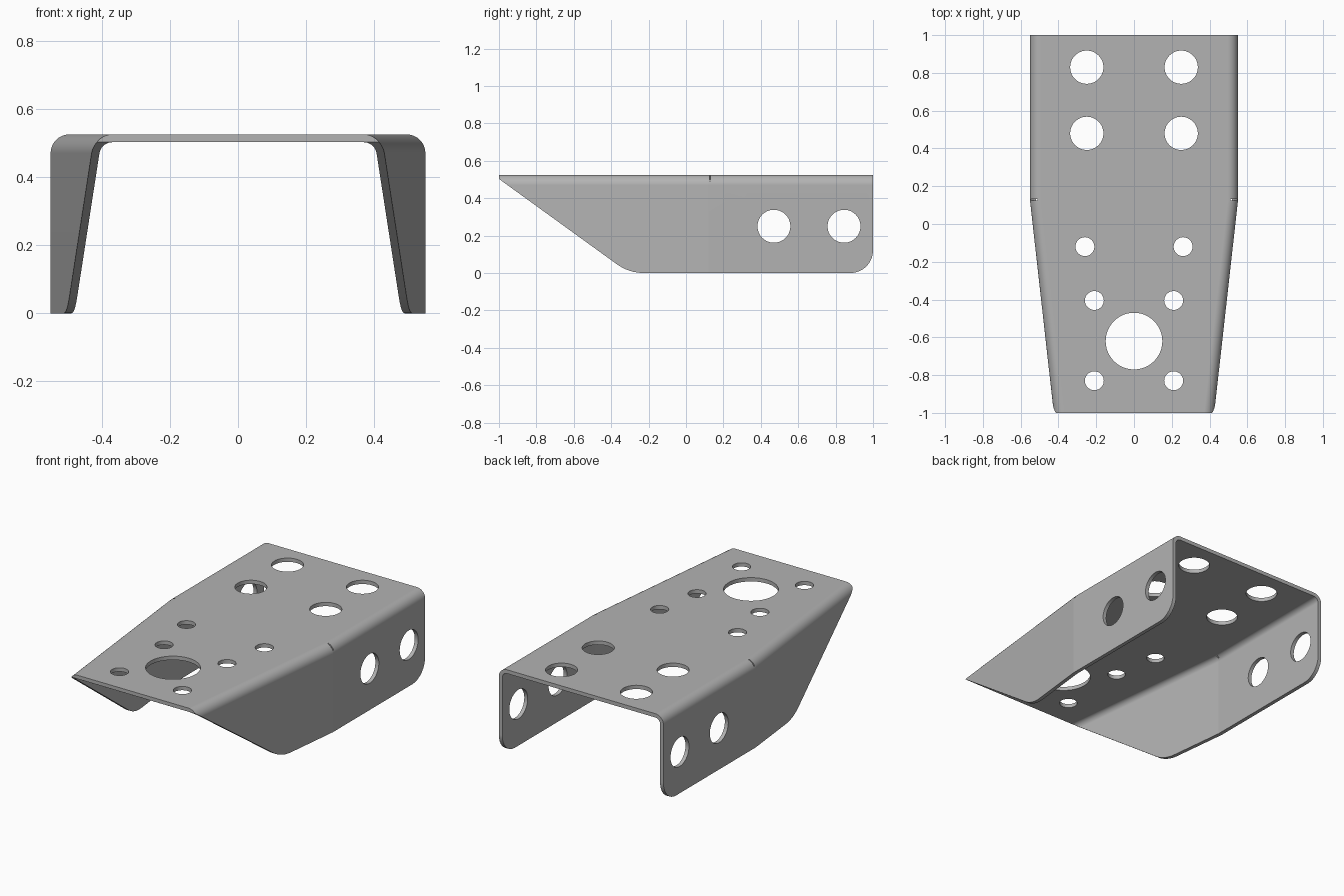
import bpy, bmesh
from math import sin, cos, pi
from mathutils import Matrix, Vector

old = bpy.data.objects.get("Cube")
if old:
    bpy.data.objects.remove(old, do_unlink=True)

TOP, THICK, BEND = 0.525, 0.023, 0.055   # top height, sheet thickness, outer bend radius
CREASE, WIDE, TAPER = 0.12, 0.55, 0.112  # taper start, half width, taper slope

steel = bpy.data.materials.new("grey_steel")
steel.use_nodes = True
grey = (0.45, 0.45, 0.45, 1)
steel.diffuse_color = grey
steel.node_tree.nodes["Principled BSDF"].inputs["Base Color"].default_value = grey


def make_object(name, bm):
    bmesh.ops.recalc_face_normals(bm, faces=bm.faces)
    mesh = bpy.data.meshes.new(name)
    bm.to_mesh(mesh)
    bm.free()
    mesh.materials.append(steel)
    obj = bpy.data.objects.new(name, mesh)
    bpy.context.collection.objects.link(obj)
    return obj


def loft(rings):
    """Skin a list of equal closed rings and cap both ends."""
    bm = bmesh.new()
    rows = [[bm.verts.new(p) for p in ring] for ring in rings]
    n = len(rows[0])
    for a, b in zip(rows, rows[1:]):
        for i in range(n):
            j = (i + 1) % n
            bm.faces.new((a[i], a[j], b[j], b[i]))
    bm.faces.new(rows[0])
    bm.faces.new(rows[-1])
    return bm


def channel(y):
    """Bent sheet cross-section at a given depth."""
    half = WIDE - max(0, CREASE - y) * TAPER

    def skin(radius):
        cx, cz = half - BEND, TOP - BEND
        edge = cx + radius
        arc = [(cx + radius * cos(a), cz + radius * sin(a))
               for a in (i * pi / 20 for i in range(11))]
        right = [(edge, -0.1)] + arc
        return right + [(-x, z) for x, z in reversed(right)]

    outline = skin(BEND) + skin(BEND - THICK)[::-1]
    return [(x, y, z) for x, z in outline]


def rounded(before, corner, after, size, steps=8):
    """Fillet a profile corner with a quadratic curve weighted like an arc."""
    before, corner, after = Vector(before), Vector(corner), Vector(after)
    p = corner + (before - corner).normalized() * size
    q = corner + (after - corner).normalized() * size
    w = cos((corner - before).angle(after - corner) / 2)
    pts = []
    for i in range(steps + 1):
        t = i / steps
        a, b, c = (1 - t) ** 2, 2 * w * t * (1 - t), t * t
        pts.append((p * a + corner * b + q * c) / (a + b + c))
    return pts


def cylinder(bm, place, radius, depth, axis="Z"):
    turn = Matrix.Rotation(pi / 2, 4, "Y") if axis == "X" else Matrix()
    bmesh.ops.create_cone(bm, cap_ends=True, segments=48, radius1=radius,
                          radius2=radius, depth=depth,
                          matrix=Matrix.Translation(place) @ turn)


def boolean(target, cutter, operation):
    mod = target.modifiers.new(operation.lower(), "BOOLEAN")
    mod.operation, mod.object, mod.solver = operation, cutter, "EXACT"
    bpy.context.view_layer.objects.active = target
    bpy.ops.object.modifier_apply(modifier=mod.name)
    bpy.data.objects.remove(cutter, do_unlink=True)


# Folded sheet, oversized so the side profile can trim it
bracket = make_object("bracket", loft([channel(y) for y in (-1.1, CREASE, 1.1)]))

# Side profile: sloped nose, rounded lower corners
nose, toe, heel, back = (-1, 0.503), (-0.305, 0), (1, 0), (1, 0.6)
side = [Vector((-1, 0.6)), Vector(nose)]
side += rounded(nose, toe, heel, 0.08) + rounded(toe, heel, back, 0.12) + [Vector(back)]
trim = make_object("side_trim", loft([[(x, p.x, p.y) for p in side] for x in (-0.8, 0.8)]))
boolean(bracket, trim, "INTERSECT")

# Holes and the small relief notches in the bends
bm = bmesh.new()
cylinder(bm, (0, -0.62, TOP), 0.15, 0.2)
for s in (-1, 1):
    for x, y, r in ((0.25, 0.83, 0.088), (0.25, 0.48, 0.088), (0.26, -0.12, 0.05),
                    (0.21, -0.405, 0.05), (0.21, -0.83, 0.05)):
        cylinder(bm, (s * x, y, TOP), r, 0.2)
    for y in (0.47, 0.845):
        cylinder(bm, (s * WIDE, y, 0.25), 0.088, 0.2, "X")
    bmesh.ops.create_cube(bm, size=1, matrix=Matrix.Translation((s * 0.56, 0.128, 0.54))
                          @ Matrix.Diagonal((0.1, 0.007, 0.1, 1)))
boolean(bracket, make_object("hole_cutters", bm), "DIFFERENCE")

# Smooth bends and holes, with crisp edges and a sharp taper crease
bpy.ops.object.select_all(action="DESELECT")
bracket.select_set(True)
bpy.context.view_layer.objects.active = bracket
bpy.ops.object.shade_smooth_by_angle(angle=pi / 6)
mesh = bracket.data
for e in mesh.edges:
    if all(abs(mesh.vertices[v].co.y - CREASE) < 0.001 for v in e.vertices):
        e.use_edge_sharp = True
weighted = bracket.modifiers.new("flat_faces", "WEIGHTED_NORMAL")
weighted.keep_sharp = True
